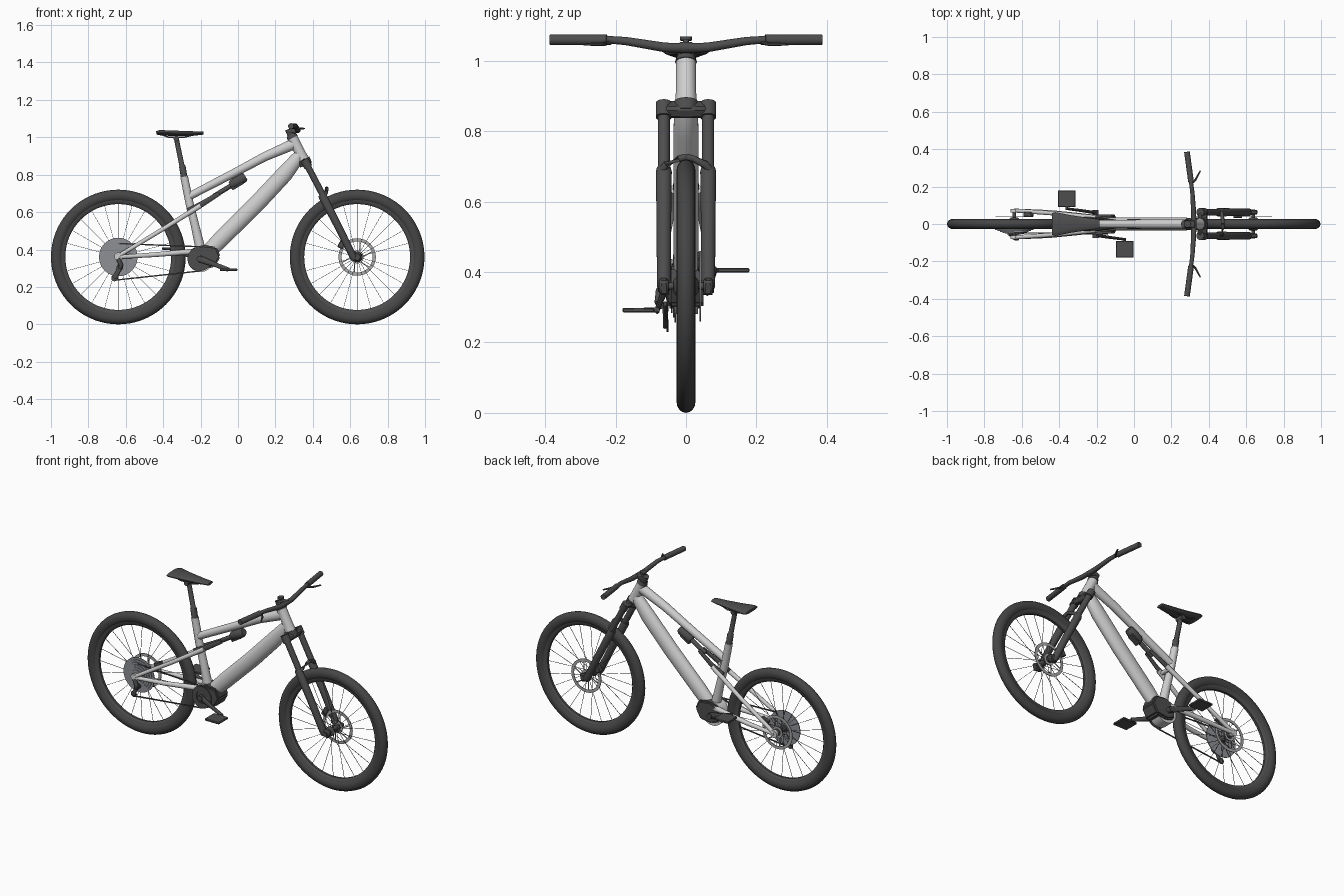
import bpy, bmesh, math
from mathutils import Vector, Matrix

cube = bpy.data.objects.get("Cube")
if cube:
    bpy.data.objects.remove(cube, do_unlink=True)


def material(name, r, g, b):
    m = bpy.data.materials.new(name)
    m.use_nodes = True
    m.diffuse_color = (r, g, b, 1)
    m.node_tree.nodes["Principled BSDF"].inputs["Base Color"].default_value = (r, g, b, 1)
    return m


SILVER = material("silver frame paint", 0.62, 0.62, 0.62)
BLACK = material("black parts", 0.075, 0.075, 0.077)
RUBBER = material("tyre rubber", 0.06, 0.06, 0.06)
STEEL = material("grey steel", 0.27, 0.28, 0.30)
ROTOR = material("brake steel", 0.40, 0.40, 0.41)
parts = []


def finish(bm, name, mat):
    bmesh.ops.recalc_face_normals(bm, faces=bm.faces)
    me = bpy.data.meshes.new(name)
    bm.to_mesh(me)
    bm.free()
    me.materials.append(mat)
    ob = bpy.data.objects.new(name, me)
    bpy.context.collection.objects.link(ob)
    parts.append(ob)
    return ob


def skin(bm, rings, closed=False):
    n = len(rings[0])
    pairs = list(zip(rings, rings[1:] + rings[:1])) if closed else list(zip(rings, rings[1:]))
    for a, b in pairs:
        for i in range(n):
            j = (i + 1) % n
            bm.faces.new((a[i], a[j], b[j], b[i]))
    if not closed:
        bm.faces.new(rings[0])
        bm.faces.new(rings[-1])


def add_tube(bm, pts, radii, n=16):
    # a radius is a number, or a pair (height, half width)
    pts = [Vector(p) for p in pts]
    if not isinstance(radii, list):
        radii = [radii] * len(pts)
    rings = []
    for i, p in enumerate(pts):
        t = (pts[min(i + 1, len(pts) - 1)] - pts[max(i - 1, 0)]).normalized()
        ref = Vector((0, 1, 0)) if abs(t.y) < 0.8 else Vector((0, 0, 1))
        side = (ref - t * ref.dot(t)).normalized()
        up = t.cross(side)
        h, w = radii[i] if isinstance(radii[i], tuple) else (radii[i], radii[i])
        angles = [math.tau * (k + 0.5) / n for k in range(n)]
        rings.append([bm.verts.new(p + up * h * math.sin(a) + side * w * math.cos(a)) for a in angles])
    skin(bm, rings)


def tube(name, mat, pts, radii, n=16):
    bm = bmesh.new()
    add_tube(bm, pts, radii, n)
    return finish(bm, name, mat)


def disc(name, mat, x, z, r, y0, y1, n=32):
    return tube(name, mat, [(x, y0, z), (x, y1, z)], r, n)


def ring(name, mat, x, z, profile, n=64):
    # closed (radius, y) profile turned about a wheel axle
    bm = bmesh.new()
    rings = []
    for k in range(n):
        c, s = math.cos(math.tau * k / n), math.sin(math.tau * k / n)
        rings.append([bm.verts.new((x + r * c, y, z + r * s)) for r, y in profile])
    skin(bm, rings, True)
    return finish(bm, name, mat)


def box(name, mat, centre, size, tilt=0, bevel=0.003):
    bm = bmesh.new()
    bmesh.ops.create_cube(bm, size=1)
    bmesh.ops.scale(bm, vec=size, verts=bm.verts)
    bmesh.ops.bevel(bm, geom=bm.edges[:], offset=bevel, segments=1, affect='EDGES')
    bm.transform(Matrix.Translation(centre) @ Matrix.Rotation(math.radians(tilt), 4, 'Y'))
    return finish(bm, name, mat)


def prism(name, mat, outline, half, bevel):
    bm = bmesh.new()
    face = bm.faces.new([bm.verts.new((x, -half, z)) for x, z in outline])
    new = bmesh.ops.extrude_face_region(bm, geom=[face])["geom"]
    bmesh.ops.translate(bm, vec=(0, 2 * half, 0), verts=[v for v in new if isinstance(v, bmesh.types.BMVert)])
    bmesh.ops.bevel(bm, geom=bm.edges[:], offset=bevel, segments=2, affect='EDGES')
    return finish(bm, name, mat)


AXLE = 0.36
REAR, FRONT = -0.64, 0.637

# Wheels with tyre, rim, hub, spokes and brake rotor
for label, x in (("rear", REAR), ("front", FRONT)):
    section = [(0.328 + 0.032 * math.cos(a), 0.027 * math.sin(a))
               for a in (math.tau * k / 16 for k in range(16))]
    ring(label + "_tyre", RUBBER, x, AXLE, section, 72)
    ring(label + "_rim", BLACK, x, AXLE,
         [(0.306, -0.018), (0.306, 0.018), (0.292, 0.016), (0.283, 0.007), (0.283, -0.007), (0.292, -0.016)])
    tube(label + "_hub", BLACK, [(x, y, AXLE) for y in (-0.035, -0.027, -0.022, 0.022, 0.027, 0.035)],
         [0.018, 0.028, 0.016, 0.016, 0.028, 0.018])
    disc(label + "_axle", BLACK, x, AXLE, 0.01, -0.078, 0.078, 16)
    bm = bmesh.new()
    for k in range(24):
        a = math.tau * k / 24
        c, s = math.cos(a), math.sin(a)
        y = 0.024 if k % 2 else -0.024
        add_tube(bm, [(x + 0.025 * c, y, AXLE + 0.025 * s), (x + 0.288 * c, 0, AXLE + 0.288 * s)], 0.0013, 4)
    finish(bm, label + "_spokes", BLACK)
    for part, r0, r1 in (("track", 0.083, 0.1), ("carrier", 0.02, 0.034)):
        ring(label + "_rotor_" + part, ROTOR, x, AXLE,
             [(r0, 0.039), (r1, 0.039), (r1, 0.043), (r0, 0.043)], 48)
    bm = bmesh.new()
    for k in range(6):
        a, b = math.tau * k / 6, math.tau * k / 6 + 0.35
        add_tube(bm, [(x + 0.03 * math.cos(a), 0.041, AXLE + 0.03 * math.sin(a)),
                      (x + 0.086 * math.cos(b), 0.041, AXLE + 0.086 * math.sin(b))], (0.004, 0.002), 4)
    finish(bm, label + "_rotor_arms", ROTOR)

box("front_caliper", BLACK, (0.555, 0.047, 0.43), (0.03, 0.03, 0.05), 28)
box("rear_caliper", BLACK, (-0.565, 0.05, 0.415), (0.05, 0.026, 0.025), -25)

# Main frame
tube("down_tube", SILVER, [(-0.17, 0, 0.375), (-0.09, 0, 0.457), (0.1, 0, 0.645), (0.25, 0, 0.805), (0.315, 0, 0.885),
                           (0.335, 0, 0.92)],
     [(0.04, 0.034), (0.045, 0.036), (0.046, 0.036), (0.045, 0.036), (0.036, 0.031), (0.022, 0.026)], 20)
tube("top_tube", SILVER, [(0.3, 0, 0.965), (0.14, 0, 0.895), (0, 0, 0.82), (-0.26, 0, 0.685)],
     [(0.03, 0.026), (0.025, 0.025), (0.023, 0.023), (0.021, 0.021)])
tube("head_tube", SILVER, [(0.352, 0, 0.875), (0.335, 0, 0.91), (0.29, 0, 1.0)], [0.032, 0.029, 0.028], 20)
tube("seat_tube", SILVER, [(-0.288, 0, 0.79), (-0.26, 0, 0.65), (-0.23, 0, 0.53), (-0.2, 0, 0.4)], [0.021, 0.022, 0.023, 0.027])
disc("motor_shell", SILVER, -0.2, 0.35, 0.07, -0.034, 0.034)
prism("motor", BLACK, [(-0.25, 0.315), (-0.25, 0.4), (-0.19, 0.425), (-0.115, 0.415), (-0.093, 0.362),
                       (-0.125, 0.305), (-0.2, 0.295)], 0.05, 0.009)

# Rear suspension
for side, s in (("left", 1), ("right", -1)):
    tube(side + "_chainstay", SILVER, [(REAR, s * 0.072, 0.36), (-0.45, s * 0.062, 0.372), (-0.3, s * 0.045, 0.385),
                                       (-0.22, s * 0.035, 0.39)], [0.011, 0.013, 0.015, 0.016], 12)
    tube(side + "_seatstay", SILVER, [(REAR, s * 0.072, 0.365), (-0.4, s * 0.055, 0.51), (-0.2, s * 0.033, 0.635)],
         [0.011, 0.012, 0.014], 12)
    disc(side + "_dropout", SILVER, REAR, 0.362, 0.022, s * 0.062, s * 0.08, 16)
    tube(side + "_rocker_link", BLACK, [(-0.27, s * 0.03, 0.605), (-0.19, s * 0.03, 0.645), (-0.1, s * 0.017, 0.7)],
         [(0.014, 0.007), (0.016, 0.007), (0.012, 0.007)], 12)
tube("stay_bridge", SILVER, [(-0.22, -0.036, 0.622), (-0.22, 0.036, 0.622)], 0.012, 12)
tube("shock_shaft", BLACK, [(-0.13, 0, 0.685), (-0.02, 0, 0.752)], 0.013)
tube("shock_body", BLACK, [(-0.04, 0, 0.742), (-0.03, 0, 0.748), (0.03, 0, 0.784), (0.04, 0, 0.79)], [0.02, 0.027, 0.027, 0.02])
box("shock_reservoir", BLACK, (-0.005, 0, 0.745), (0.07, 0.04, 0.025), -31)

# Seat post and saddle
tube("seat_post", BLACK, [(-0.285, 0, 0.77), (-0.298, 0, 0.845), (-0.3, 0, 0.85), (-0.33, 0, 0.995)], [0.018, 0.018, 0.014, 0.013])
disc("seat_clamp", BLACK, -0.33, 0.993, 0.015, -0.025, 0.025, 16)
tube("saddle", BLACK, [(-0.437, 0, 1.024), (-0.42, 0, 1.025), (-0.34, 0, 1.021), (-0.25, 0, 1.02), (-0.185, 0, 1.022)],
     [(0.009, 0.06), (0.014, 0.064), (0.015, 0.048), (0.013, 0.034), (0.008, 0.025)], 20)
for side, s in (("left", 1), ("right", -1)):
    tube(side + "_saddle_rail", BLACK, [(-0.41, s * 0.025, 1.015), (-0.37, s * 0.022, 1.0), (-0.29, s * 0.022, 1.0),
                                        (-0.23, s * 0.012, 1.015)], 0.004, 8)

# Suspension fork
box("fork_crown", BLACK, (0.365, 0, 0.862), (0.05, 0.12, 0.036), 28, 0.008)
tube("crown_race", BLACK, [(0.364, 0, 0.852), (0.35, 0, 0.882)], 0.035, 20)
for side, s in (("left", 1), ("right", -1)):
    y = s * 0.063
    tube(side + "_crown_clamp", BLACK, [(0.376, y, 0.84), (0.354, y, 0.88)], 0.023, 20)
    tube(side + "_stanchion", BLACK, [(0.365, y, 0.86), (0.47, y, 0.66)], 0.0175)
    tube(side + "_fork_lower", BLACK, [(0.447, y, 0.695), (0.453, y, 0.683), (0.53, y, 0.535), (0.614, y, 0.365), (0.622, y, 0.345)],
         [0.02, 0.023, 0.021, 0.02, 0.015])
    box(side + "_fork_dropout", BLACK, (0.632, y, AXLE), (0.05, 0.026, 0.042), 15, 0.006)
    tube(side + "_fork_arch", BLACK, [(0.458, s * 0.075, 0.68), (0.47, s * 0.055, 0.705), (0.474, s * 0.02, 0.722), (0.474, 0, 0.727)],
         [0.011, 0.011, 0.01, 0.01], 10)

# Stem, handlebar, grips and levers
tube("headset_cover", BLACK, [(0.292, 0, 0.997), (0.283, 0, 1.015)], [0.031, 0.025], 20)
tube("stem_clamp", BLACK, [(0.287, 0, 1.01), (0.272, 0, 1.045)], 0.022)
box("stem", BLACK, (0.3, 0, 1.036), (0.06, 0.045, 0.03), -5, 0.006)
tube("stem_cap", BLACK, [(0.29, 0, 1.04), (0.287, 0, 1.058), (0.287, 0, 1.058), (0.286, 0, 1.068)], [0.008, 0.008, 0.018, 0.018])
for side, s in (("left", 1), ("right", -1)):
    tube(side + "_handlebar", BLACK, [(0.32, 0, 1.037), (0.319, s * 0.06, 1.038), (0.312, s * 0.17, 1.056), (0.305, s * 0.22, 1.06),
                                      (0.285, s * 0.37, 1.06)], [0.014, 0.014, 0.012, 0.011, 0.011], 12)
    tube(side + "_grip", BLACK, [(0.305, s * 0.225, 1.059), (0.283, s * 0.386, 1.06)], 0.0155)
    tube(side + "_brake_lever", BLACK, [(0.308, s * 0.215, 1.052), (0.328, s * 0.235, 1.047), (0.355, s * 0.285, 1.047)],
         [0.007, 0.006, 0.004], 8)

# Cranks and pedals
CRANK = (-0.205, 0.35)
disc("crank_axle", BLACK, *CRANK, 0.016, -0.075, 0.075, 16)
for side, s, px, pz in (("left", 1, -0.36, 0.405), ("right", -1, -0.05, 0.292)):
    tube(side + "_crank_arm", BLACK, [(CRANK[0], s * 0.06, CRANK[1]), ((CRANK[0] + px) / 2, s * 0.072, (CRANK[1] + pz) / 2),
                                      (px, s * 0.082, pz)], [(0.019, 0.009), (0.013, 0.008), (0.012, 0.007)], 12)
    disc(side + "_pedal_axle", BLACK, px, pz, 0.007, s * 0.075, s * 0.12, 10)
    box(side + "_pedal", BLACK, (px, s * 0.135, pz), (0.095, 0.09, 0.013))

# Drivetrain
for k in range(6):
    disc("cassette_cog_%d" % (k + 1), STEEL, REAR, AXLE, 0.103 - 0.013 * k, -0.032 - 0.005 * k, -0.028 - 0.005 * k, 40)
ring("chainring", BLACK, *CRANK, [(0.035, -0.056), (0.065, -0.056), (0.065, -0.051), (0.035, -0.051)], 40)
tube("chain_upper", BLACK, [(-0.64, -0.045, 0.432), (-0.205, -0.053, 0.415)], (0.005, 0.003), 4)
tube("chain_lower", BLACK, [(-0.66, -0.052, 0.236), (-0.205, -0.053, 0.285)], (0.005, 0.003), 4)
tube("derailleur_hanger", BLACK, [(REAR, -0.074, 0.35), (-0.625, -0.078, 0.315), (-0.632, -0.07, 0.3)], 0.012, 10)
tube("derailleur_cage", BLACK, [(-0.63, -0.06, 0.31), (-0.645, -0.06, 0.275), (-0.66, -0.06, 0.245)], [(0.016, 0.007), (0.012, 0.006), (0.014, 0.006)], 12)
for label, x, z in (("upper", -0.632, 0.305), ("lower", -0.66, 0.248)):
    disc(label + "_jockey_wheel", BLACK, x, z, 0.018, -0.055, -0.049, 16)

# Smooth shading with sharp edges kept
bpy.ops.object.select_all(action='DESELECT')
for ob in parts:
    ob.select_set(True)
bpy.context.view_layer.objects.active = parts[0]
bpy.ops.object.shade_smooth_by_angle(angle=math.radians(40))
